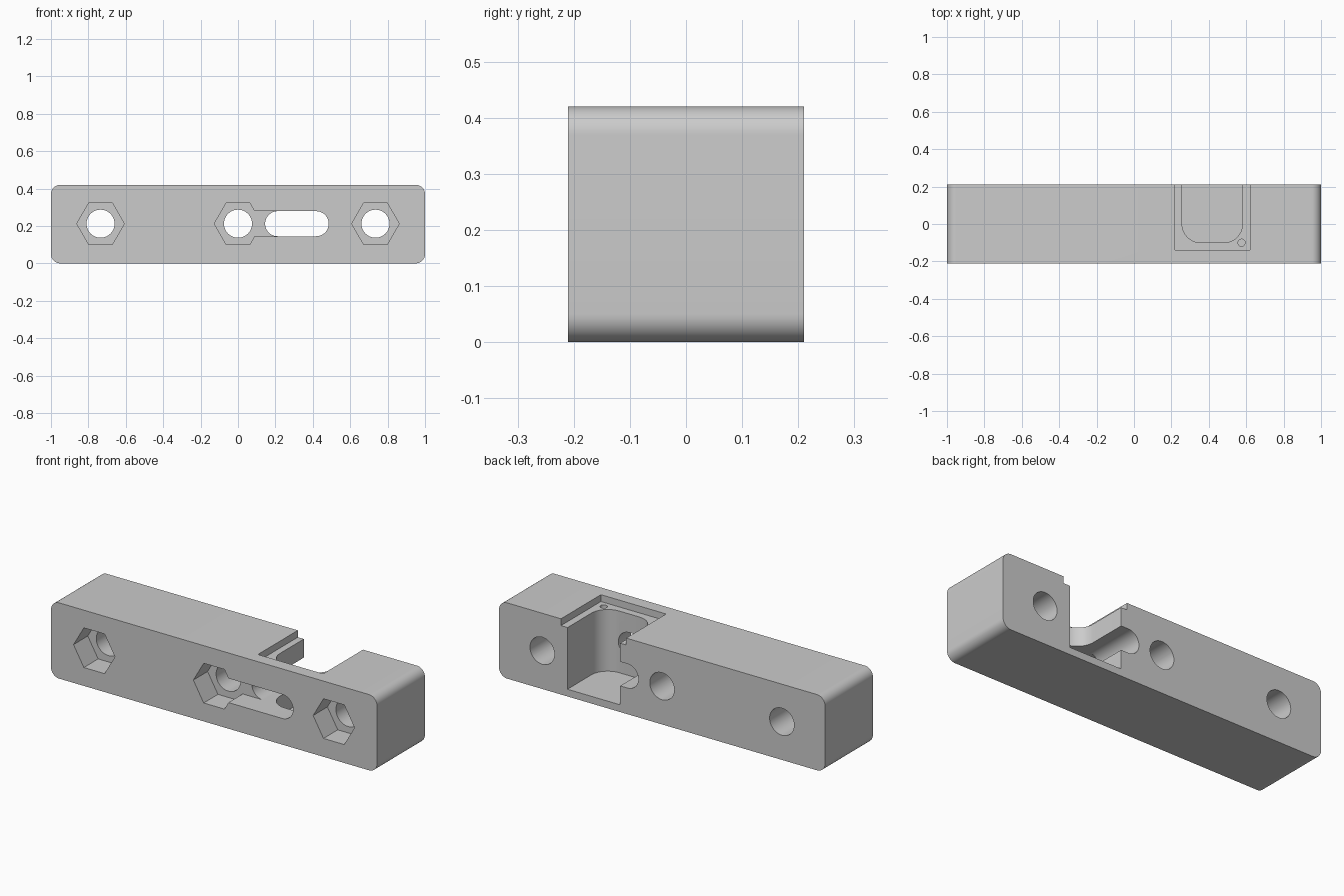
import bpy, bmesh, math
from mathutils import Vector

if "Cube" in bpy.data.objects:
    bpy.data.objects.remove(bpy.data.objects["Cube"], do_unlink=True)

HALF_Y, HEIGHT = 0.21, 0.42
MID_Z = HEIGHT / 2 + 0.002
FRONT, BACK = -HALF_Y, HALF_Y
OUT = 0.1                      # cutter overshoot beyond the body

grey = bpy.data.materials.new("plain grey")
grey.use_nodes = True
grey.diffuse_color = (0.6, 0.6, 0.6, 1)
grey.node_tree.nodes["Principled BSDF"].inputs["Base Color"].default_value = (0.6, 0.6, 0.6, 1)


def rounded(u0, u1, v0, v1, radii, steps=12):
    """Rectangle outline; radii run lower left, lower right, upper right, upper left."""
    corners = [(u0, v0, 1, 1), (u1, v0, -1, 1), (u1, v1, -1, -1), (u0, v1, 1, -1)]
    pts = []
    for i, ((u, v, su, sv), r) in enumerate(zip(corners, radii)):
        if r == 0:
            pts.append((u, v))
            continue
        for k in range(steps + 1):
            a = math.pi + (i + k / steps) * math.pi / 2
            pts.append((u + su * r + r * math.cos(a), v + sv * r + r * math.sin(a)))
    return pts


def polygon(u, v, r, sides):
    return [(u + r * math.cos(k * math.tau / sides), v + r * math.sin(k * math.tau / sides))
            for k in range(sides)]


def prism(name, outline, axis, lo, hi):
    """Extrude an outline along y (drawn in x, z) or along z (drawn in x, y)."""
    bm = bmesh.new()
    place = (lambda u, v: (u, lo, v)) if axis == "y" else (lambda u, v: (u, v, lo))
    shift = Vector((0, hi - lo, 0)) if axis == "y" else Vector((0, 0, hi - lo))
    face = bm.faces.new([bm.verts.new(place(u, v)) for u, v in outline])
    ext = bmesh.ops.extrude_face_region(bm, geom=[face])
    moved = [g for g in ext["geom"] if isinstance(g, bmesh.types.BMVert)]
    bmesh.ops.translate(bm, verts=moved, vec=shift)
    bmesh.ops.remove_doubles(bm, verts=bm.verts, dist=1e-5)
    bmesh.ops.recalc_face_normals(bm, faces=bm.faces)
    mesh = bpy.data.meshes.new(name)
    bm.to_mesh(mesh)
    bm.free()
    mesh.materials.append(grey)
    obj = bpy.data.objects.new(name, mesh)
    bpy.context.collection.objects.link(obj)
    return obj


# Bar with rounded long edges
body = prism("mounting_block", rounded(-1, 1, 0, HEIGHT, [0.05] * 4), "y", FRONT, BACK)

cutters = []
pocket_depth = FRONT + 0.125

# Bolt holes with hexagonal nut pockets in the front
for x in (-0.735, 0, 0.735):
    cutters.append(prism("bolt_hole", polygon(x, MID_Z, 0.075, 48), "y", FRONT - OUT, BACK + OUT))
    cutters.append(prism("nut_pocket", polygon(x, MID_Z, 0.127, 6), "y", FRONT - OUT, pocket_depth))

# Through slot, and the front groove joining it to the middle nut pocket
r = 0.067
slot = rounded(0.145, 0.485, MID_Z - r, MID_Z + r, [r] * 4)
groove = rounded(0, 0.3, MID_Z - r, MID_Z + r, [0] * 4)
cutters.append(prism("slot", slot, "y", FRONT - OUT, BACK + OUT))
cutters.append(prism("groove", groove, "y", FRONT - OUT, pocket_depth))

# Deep pocket open to the top and back, with a shallow lid recess around it
cutters.append(prism("pocket", rounded(0.257, 0.58, -0.1, BACK + OUT, [0.1, 0.1, 0, 0]),
                     "z", 0.04, HEIGHT + OUT))
cutters.append(prism("lid_recess", rounded(0.22, 0.62, -0.14, BACK + OUT, [0] * 4),
                     "z", HEIGHT - 0.038, HEIGHT + OUT))

# Small screw hole in the recess ledge
cutters.append(prism("screw_hole", polygon(0.575, -0.1, 0.019, 24), "z", 0.28, HEIGHT + OUT))

for cutter in cutters:
    cutter.hide_render = True
    mod = body.modifiers.new(cutter.name, "BOOLEAN")
    mod.operation = "DIFFERENCE"
    mod.solver = "EXACT"
    mod.object = cutter

# Bake the cuts and drop the cutters
bpy.context.view_layer.update()
evaluated = body.evaluated_get(bpy.context.evaluated_depsgraph_get())
result = bpy.data.meshes.new_from_object(evaluated)
body.modifiers.clear()
body.data = result
for cutter in cutters:
    bpy.data.objects.remove(cutter, do_unlink=True)
result.materials.clear()
result.materials.append(grey)
result.polygons.foreach_set("material_index", [0] * len(result.polygons))

bpy.ops.object.select_all(action="DESELECT")
body.select_set(True)
bpy.context.view_layer.objects.active = body
bpy.ops.object.shade_smooth_by_angle(angle=math.radians(30))
